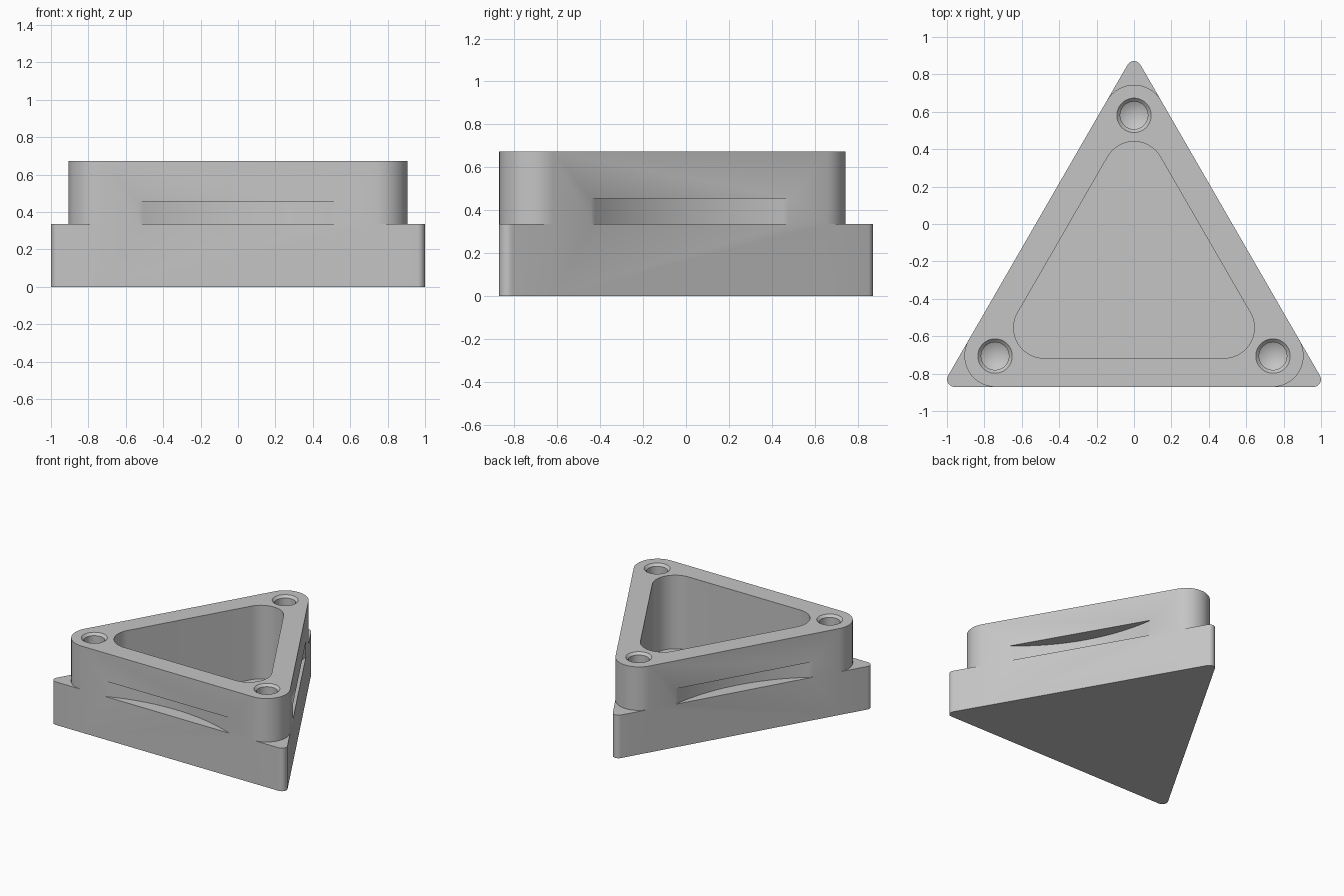
import bpy, bmesh
from math import sin, cos, pi, radians
from mathutils import Vector

cube = bpy.data.objects.get("Cube")
if cube:
    bpy.data.objects.remove(cube, do_unlink=True)

# Main dimensions
INRADIUS, CENTRE_Y = 0.594, -0.277
LEDGE_Z, TOP_Z, FLOOR_Z = 0.335, 0.673, 0.1
BASE_R, UPPER_R = 0.04, 0.167
POCKET_INRADIUS, POCKET_R = 0.44, 0.162
HOLE_DISTANCE, HOLE_BOTTOM = 0.858, 0.3
SLOT_TOP, SLOT_SAG, SLOT_R = 0.455, 0.105, 1.41
CORNERS = [radians(90 + 120 * k) for k in range(3)]

grey = bpy.data.materials.new("plain grey")
grey.use_nodes = True
colour = (0.56, 0.56, 0.56, 1)
grey.diffuse_color = colour
grey.node_tree.nodes["Principled BSDF"].inputs["Base Color"].default_value = colour


def polar(distance, angle, z=0):
    return Vector((distance * cos(angle), CENTRE_Y + distance * sin(angle), z))


def corner_arc(angle, inradius, radius, steps):
    """Points of one rounded triangle corner, anticlockwise."""
    centre = polar(2 * (inradius - radius), angle)
    sweep = [angle - pi / 3 + 2 * pi / 3 * i / steps for i in range(steps + 1)]
    return [centre + radius * Vector((cos(a), sin(a), 0)) for a in sweep]


def finish(bm, name):
    bmesh.ops.recalc_face_normals(bm, faces=bm.faces)
    mesh = bpy.data.meshes.new(name)
    bm.to_mesh(mesh)
    bm.free()
    mesh.materials.append(grey)
    obj = bpy.data.objects.new(name, mesh)
    bpy.context.collection.objects.link(obj)
    return obj


def ring(bm, points, z):
    return [bm.verts.new((p.x, p.y, z)) for p in points]


def wall(bm, low, high):
    for i in range(len(low)):
        j = (i + 1) % len(low)
        bm.faces.new((low[i], low[j], high[j], high[i]))


def prism(name, points, z0, z1):
    bm = bmesh.new()
    low, high = ring(bm, points, z0), ring(bm, points, z1)
    wall(bm, low, high)
    bm.faces.new(low)
    bm.faces.new(high)
    return finish(bm, name)


def lathe(name, centre, profile, steps=48):
    """Turned solid closed by a tip at its last profile point."""
    bm = bmesh.new()
    turns = [2 * pi * i / steps for i in range(steps)]
    rings = [ring(bm, [centre + r * Vector((cos(a), sin(a), 0)) for a in turns], z)
             for r, z in profile[:-1]]
    for upper, lower in zip(rings, rings[1:]):
        wall(bm, lower, upper)
    bm.faces.new(rings[0])
    tip = bm.verts.new((centre.x, centre.y, profile[-1][1]))
    for i in range(steps):
        bm.faces.new((rings[-1][i], rings[-1][i - 1], tip))
    return finish(bm, name)


# Body: sharp-cornered base and rounder upper block sharing the flat sides
bm = bmesh.new()
floor, ledge, foot, top = [], [], [], []
for angle in CORNERS:
    base_arc = corner_arc(angle, INRADIUS, BASE_R, 12)
    upper_arc = corner_arc(angle, INRADIUS, UPPER_R, 24)
    outline = [upper_arc[0]] + base_arc + [upper_arc[-1]]
    floor += ring(bm, outline, 0)
    outer = ring(bm, outline, LEDGE_Z)
    inner = [outer[0]] + ring(bm, upper_arc[1:-1], LEDGE_Z) + [outer[-1]]
    bm.faces.new(outer + inner[-2:0:-1])
    ledge += outer
    foot += inner
    top += ring(bm, upper_arc, TOP_Z)
wall(bm, floor, ledge)
wall(bm, foot, top)
bm.faces.new(floor)
bm.faces.new(top)
body = finish(bm, "triangular_housing")

# Cutters: central pocket, countersunk corner holes, curved side slots
pocket = [p for a in CORNERS for p in corner_arc(a, POCKET_INRADIUS, POCKET_R, 24)]
cutters = [prism("pocket_cutter", pocket, FLOOR_Z, TOP_Z + 0.1)]
hole_profile = [(0.102, TOP_Z + 0.01), (0.074, TOP_Z - 0.018),
                (0.074, HOLE_BOTTOM), (0, HOLE_BOTTOM - 0.04)]
for angle in CORNERS:
    cutters.append(lathe("hole_cutter", polar(HOLE_DISTANCE, angle), hole_profile))
    centre = polar(INRADIUS + SLOT_R - SLOT_SAG, angle + pi)
    turns = [2 * pi * i / 240 + angle for i in range(240)]
    circle = [centre + SLOT_R * Vector((cos(a), sin(a), 0)) for a in turns]
    cutters.append(prism("slot_cutter", circle, LEDGE_Z, SLOT_TOP))

bpy.context.view_layer.objects.active = body
body.select_set(True)
for cutter in cutters:
    cutter.hide_render = True
    cut = body.modifiers.new("cut", "BOOLEAN")
    cut.operation, cut.solver, cut.object = "DIFFERENCE", "EXACT", cutter
    bpy.ops.object.modifier_apply(modifier=cut.name)
    bpy.data.objects.remove(cutter, do_unlink=True)

bpy.ops.object.shade_smooth_by_angle(angle=radians(25))
